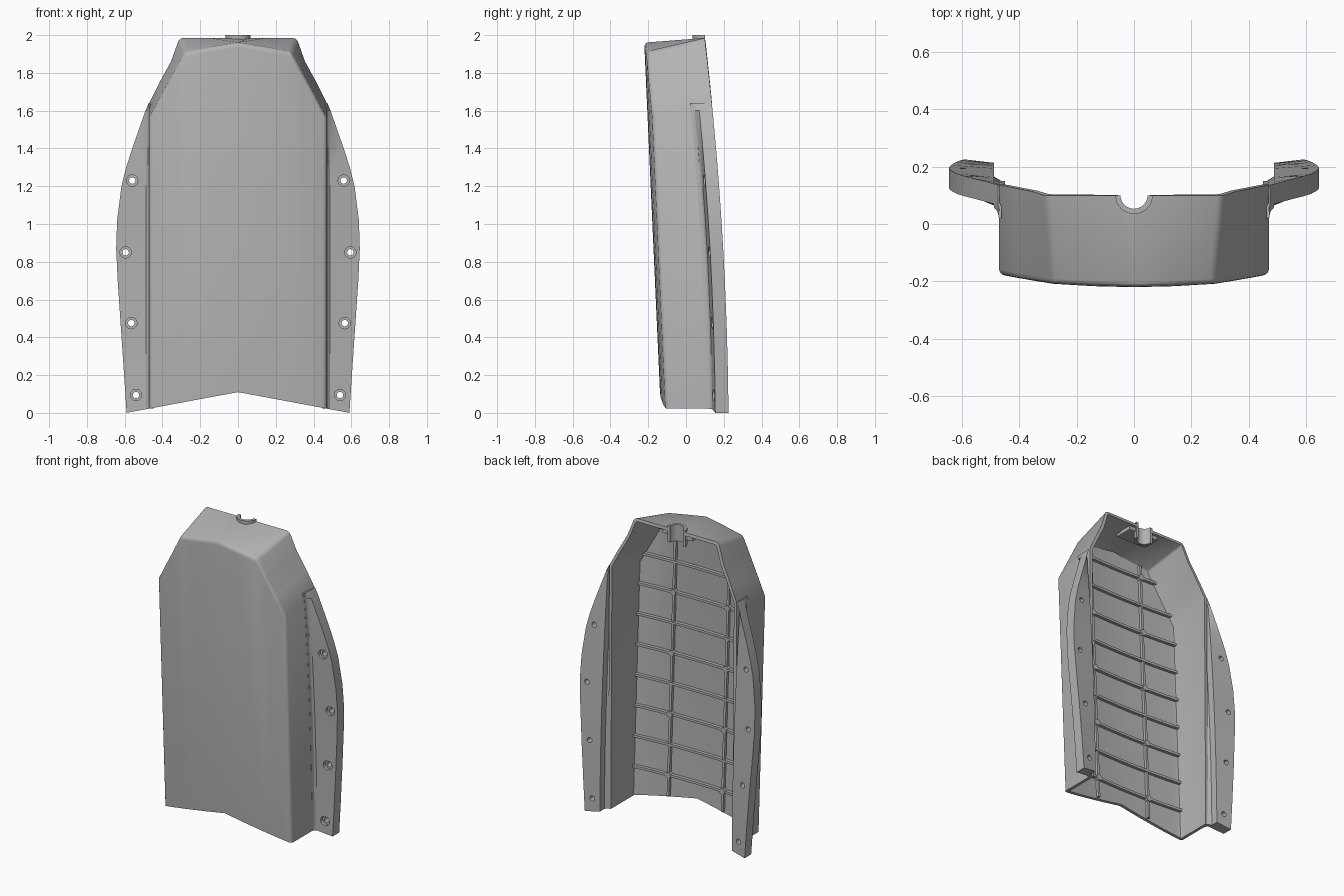
import bpy, bmesh, math
from mathutils import Vector

if "Cube" in bpy.data.objects:
    bpy.data.objects.remove(bpy.data.objects["Cube"])

grey = bpy.data.materials.new("plain grey")
grey.use_nodes = True
grey.diffuse_color = (0.45, 0.45, 0.45, 1)
grey.node_tree.nodes["Principled BSDF"].inputs["Base Color"].default_value = grey.diffuse_color

WALL = 0.02


def bottom_z(x):
    return 0.11 - 0.186 * abs(x)


def front_y(x, z):
    return -0.133 - 0.045 * z + 0.12 * x * x


def back_y(z):
    return 0.225 - 0.008 * z - 0.028 * z * z


def new_object(name, bm):
    mesh = bpy.data.meshes.new(name)
    bm.to_mesh(mesh)
    bm.free()
    mesh.materials.append(grey)
    obj = bpy.data.objects.new(name, mesh)
    bpy.context.collection.objects.link(obj)
    return obj


def loft(bm, rings):
    """Closed solid through a row of rings with equal point counts."""
    rows = [[bm.verts.new(p) for p in ring] for ring in rings]
    n = len(rows[0])
    faces = [bm.faces.new(rows[0]), bm.faces.new(rows[-1])]
    for a, b in zip(rows, rows[1:]):
        for i in range(n):
            j = (i + 1) % n
            faces.append(bm.faces.new((a[i], a[j], b[j], b[i])))
    bmesh.ops.recalc_face_normals(bm, faces=faces)


def turned(bm, x, z, profile, sides=20):
    """Solid turned about a line along y; profile holds (radius, y)."""
    angles = [2 * math.pi * i / sides for i in range(sides)]
    loft(bm, [[(x + r * math.cos(a), y, z + r * math.sin(a)) for a in angles]
              for r, y in profile])


def cut(obj, cutter):
    mod = obj.modifiers.new("cut", 'BOOLEAN')
    mod.operation = 'DIFFERENCE'
    mod.solver = 'EXACT'
    mod.object = cutter
    cutter.hide_render = True


def finish(obj):
    """Bake modifiers and smooth the soft edges."""
    bpy.ops.object.select_all(action='DESELECT')
    obj.select_set(True)
    bpy.context.view_layer.objects.active = obj
    bpy.ops.object.convert(target='MESH')
    bpy.ops.object.shade_smooth_by_angle(angle=math.radians(28))


def mirrored(points):
    return points + [(-x, z) for x, z in reversed(points[:-1])]


# Main shell: front panel, side walls and roof
front_top = mirrored([(0.47, 1.56), (0.407, 1.677), (0.343, 1.793),
                      (0.28, 1.91), (0.14, 1.935), (0, 1.96)])
back_top = mirrored([(0.47, 1.64), (0.415, 1.75), (0.355, 1.86),
                     (0.31, 1.985), (0.15, 1.985), (0, 1.985)])
bm = bmesh.new()
low = [bm.verts.new((x, front_y(x, bottom_z(x)), bottom_z(x))) for x, z in front_top]
top = [bm.verts.new((x, front_y(x, z), z)) for x, z in front_top]
rim = [bm.verts.new((x, back_y(z), z)) for x, z in back_top]
for i in range(len(top) - 1):
    bm.faces.new((low[i], low[i + 1], top[i + 1], top[i]))
    bm.faces.new((top[i], top[i + 1], rim[i + 1], rim[i]))
for i in (0, -1):
    x = front_top[i][0]
    corner = bm.verts.new((x, 0.15, bottom_z(x)))
    bm.faces.new((low[i], top[i], rim[i], corner))
bmesh.ops.recalc_face_normals(bm, faces=bm.faces)
bm.faces.ensure_lookup_table()
if bm.faces[0].normal.y > 0:
    bmesh.ops.reverse_faces(bm, faces=bm.faces)
shell = new_object("shell", bm)
bevel = shell.modifiers.new("soft edges", 'BEVEL')
bevel.width = 0.02
bevel.segments = 3
bevel.limit_method = 'ANGLE'
bevel.angle_limit = math.radians(58)
solid = shell.modifiers.new("wall", 'SOLIDIFY')
solid.thickness = WALL
solid.offset = -1
solid.use_even_offset = True


# Collar: half ring set in the back of the roof
def arc(r, z, start=math.pi, end=2 * math.pi, n=16):
    steps = [start + (end - start) * i / n for i in range(n + 1)]
    return [(r * math.cos(a), 0.1 + r * math.sin(a), z) for a in steps]


bm = bmesh.new()
loft(bm, [arc(0.055, z, 0, 2 * math.pi * 31 / 32, 31) for z in (1.8, 2.1)])
notch = new_object("roof_notch_cutter", bm)
cut(shell, notch)
bm = bmesh.new()
loft(bm, [arc(0.065, z) + arc(0.047, z)[::-1] for z in (1.89, 2.0)])
collar = new_object("collar", bm)

# Backing pad under the roof around the collar
bm = bmesh.new()
loft(bm, [[(-0.11, -0.03, z), (0.11, -0.03, z), (0.11, 0.09, z), (-0.11, 0.09, z)]
          for z in (1.935, 1.96)])
pad = new_object("collar_pad", bm)
cut(pad, notch)

# Side flanges: thick curved strips along both back edges
outline = [(0.59, 0), (0.603, 0.2), (0.62, 0.45), (0.637, 0.7), (0.645, 0.87),
           (0.64, 1.02), (0.617, 1.2), (0.592, 1.3), (0.56, 1.4), (0.525, 1.5),
           (0.49, 1.6), (0.473, 1.64)]
bm = bmesh.new()
rings = []
for k, (edge, z) in enumerate(outline):
    y = back_y(z)
    inner = min(0.487, edge - 0.004)
    section = [(0.462, y - 0.115), (0.471, y - 0.115), (min(0.476, edge), y - 0.096),
               (inner, y - 0.086), (edge, y - 0.07), (edge, y),
               (inner, y - 0.012), (inner, y - 0.06), (0.462, y - 0.075)]
    rings.append([(x, yy, bottom_z(x) if k == 0 else z) for x, yy in section])
loft(bm, rings)
flange = new_object("side_flanges", bm)

# Counterbored screw holes
bm = bmesh.new()
for x, z in [(0.56, 1.23), (0.595, 0.85), (0.565, 0.475), (0.54, 0.095)]:
    face = back_y(z) - 0.077
    turned(bm, x, z, [(0.03, face - 0.1), (0.03, face + 0.018),
                      (0.017, face + 0.018), (0.017, face + 0.2)])
holes = new_object("screw_hole_cutter", bm)
cut(flange, holes)
flange.modifiers.new("both sides", 'MIRROR')

# Inner ribs: cross ribs and two uprights on the back of the front panel
RIB, DEPTH, UPRIGHT = 0.016, 0.03, 0.2


def panel_top(x):
    return 1.96 - 0.18 * x if x < 0.28 else 1.91 - 1.84 * (x - 0.28)


bm = bmesh.new()
levels = [0.22 + 0.2 * i for i in range(9)]
for z in levels:
    half = 0.455 if z < 1.56 else min(0.455, 0.27 + (1.91 - z) / 1.84)
    rings = []
    for i in range(9):
        x = half * (i / 4 - 1)
        y = front_y(x, z) + WALL - 0.008
        rings.append([(x, y, z - RIB / 2), (x, y + DEPTH, z - RIB / 2),
                      (x, y + DEPTH, z + RIB / 2), (x, y, z + RIB / 2)])
    loft(bm, rings)
for x in (-UPRIGHT, UPRIGHT):
    rings = []
    for z in (bottom_z(x) + 0.01, panel_top(UPRIGHT) - 0.015):
        y = front_y(x, z) + WALL - 0.008
        rings.append([(x - RIB / 2, y, z), (x + RIB / 2, y, z),
                      (x + RIB / 2, y + DEPTH - 0.003, z), (x - RIB / 2, y + DEPTH - 0.003, z)])
    loft(bm, rings)
    # Round bosses on every second crossing
    for z in levels[::2]:
        y = front_y(x, z) + WALL - 0.008
        turned(bm, x, z, [(0.02, y), (0.02, y + DEPTH + 0.004)], 16)
ribs = new_object("inner_ribs", bm)

for obj in (shell, collar, pad, flange, ribs):
    finish(obj)
for cutter in (notch, holes):
    bpy.data.objects.remove(cutter)
